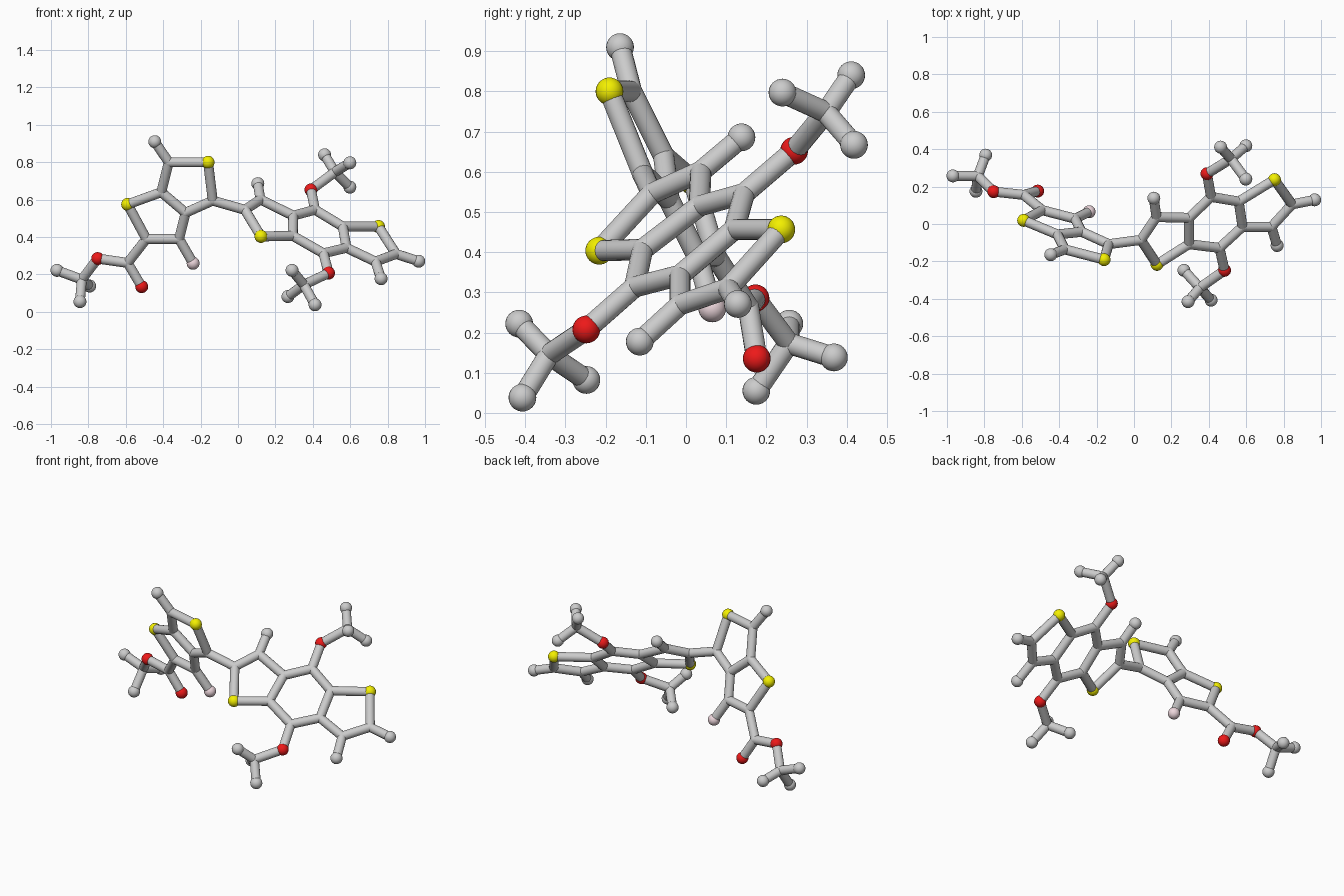
import bpy, bmesh
from mathutils import Vector, Matrix

if "Cube" in bpy.data.objects:
    bpy.data.objects.remove(bpy.data.objects["Cube"])

STICK, BALL = 0.0265, 0.0345


def material(name, rgb):
    m = bpy.data.materials.new(name)
    m.diffuse_color = (*rgb, 1)
    m.use_nodes = True
    m.node_tree.nodes["Principled BSDF"].inputs["Base Color"].default_value = m.diffuse_color
    return m


YELLOW = material("yellow", (0.9, 0.87, 0.0))
RED = material("red", (0.85, 0.01, 0.01))
PINK = material("pale_pink", (0.85, 0.68, 0.72))


def finish(bm, name, mat=None):
    me = bpy.data.meshes.new(name)
    bm.to_mesh(me)
    bm.free()
    for p in me.polygons:
        p.use_smooth = len(p.vertices) < 5
    ob = bpy.data.objects.new(name, me)
    bpy.context.collection.objects.link(ob)
    if mat:
        me.materials.append(mat)


def ball(bm, p, r):
    bmesh.ops.create_uvsphere(bm, u_segments=24, v_segments=16, radius=r,
                              matrix=Matrix.Translation(p))


def rod(bm, a, b):
    a, b = Vector(a), Vector(b)
    d = b - a
    m = Matrix.Translation((a + b) / 2) @ d.to_track_quat('Z', 'Y').to_matrix().to_4x4()
    bmesh.ops.create_cone(bm, cap_ends=True, segments=16, radius1=STICK,
                          radius2=STICK, depth=d.length, matrix=m)


def left_plane(x, z):
    return Vector((x, 0.116 - 0.26 * x - 0.435 * z, z))


def right_plane(x, y):
    return Vector((x, y, 0.629 - 0.474 * x + 0.774 * y))


# Left double ring, flat in one tilted plane (x, z)
left = {"h1": (-.445, .91), "a1": (-.37, .80), "s1": (-.16, .80), "a3": (-.135, .595),
        "a4": (-.28, .53), "a5": (-.41, .64), "s2": (-.59, .575), "a6": (-.49, .39),
        "a7": (-.315, .39), "f1": (-.24, .26), "e1": (-.59, .262)}
# Right triple ring, flat in one tilted plane (x, y)
right = {"d1": (.037, -.085), "d2": (.12, .037), "h2": (.106, .138), "s3": (.123, -.216),
         "d3": (.293, -.108), "d4": (.295, .033), "d5": (.412, .145), "o3": (.39, .269),
         "d6": (.56, .12), "d7": (.58, -.015), "d8": (.457, -.128), "o4": (.484, -.248),
         "s4": (.751, .237), "d9": (.735, -.015), "d10": (.845, .105),
         "h3": (.765, -.115), "h4": (.966, .129)}
# Side groups, free in space
side = {"o1": (-.515, .176, .135), "o2": (-.75, .173, .285), "m1": (-.835, .256, .173),
        "m2": (.518, .348, .748), "m3": (.352, -.341, .145)}
ends = {"m1": [(-.968, .257, .222), (-.845, .175, .055), (-.793, .368, .138)],
        "m2": [(.463, .411, .84), (.598, .24, .797), (.598, .418, .667)],
        "m3": [(.289, -.415, .222), (.267, -.248, .082), (.412, -.407, .038)]}

P = {k: left_plane(*v) for k, v in left.items()}
P.update({k: right_plane(*v) for k, v in right.items()})
P.update({k: Vector(v) for k, v in side.items()})

chains = {
    "left_ring_rods": ["h1 a1 s1 a3 a4 a5 a1", "a5 s2 a6 a7 a4", "a7 f1"],
    "link_rod": ["a3 d1"],
    "right_ring_rods": ["d1 d2 d4 d3 s3 d1", "d2 h2", "d4 d5 d6 d7 d8 d3",
                        "d6 s4 d10 d9 d7", "d9 h3", "d10 h4"],
    "left_side_rods": ["a6 e1 o1", "e1 o2 m1"],
    "upper_side_rods": ["d5 o3 m2"],
    "lower_side_rods": ["d8 o4 m3"],
}
branch = {"left_side_rods": "m1", "upper_side_rods": "m2", "lower_side_rods": "m3"}

# Rods, with rounded joints flush at every corner
for name, paths in chains.items():
    bm = bmesh.new()
    joints = set()
    for path in paths:
        keys = path.split()
        joints.update(keys)
        for a, b in zip(keys, keys[1:]):
            rod(bm, P[a], P[b])
    if name in branch:
        for e in ends[branch[name]]:
            rod(bm, P[branch[name]], e)
    for k in sorted(joints):
        if k[0] in "adem":
            ball(bm, P[k], STICK * 1.02)
    finish(bm, name)

# Larger balls at the coloured corners and the free ends
for name, letter, mat in [("yellow_balls", "s", YELLOW), ("red_balls", "o", RED),
                          ("pink_ball", "f", PINK), ("grey_end_balls", "h", None)]:
    bm = bmesh.new()
    pts = [p for k, p in P.items() if k[0] == letter]
    if letter == "h":
        pts += [Vector(e) for group in ends.values() for e in group]
    for p in pts:
        ball(bm, p, BALL)
    finish(bm, name, mat)
